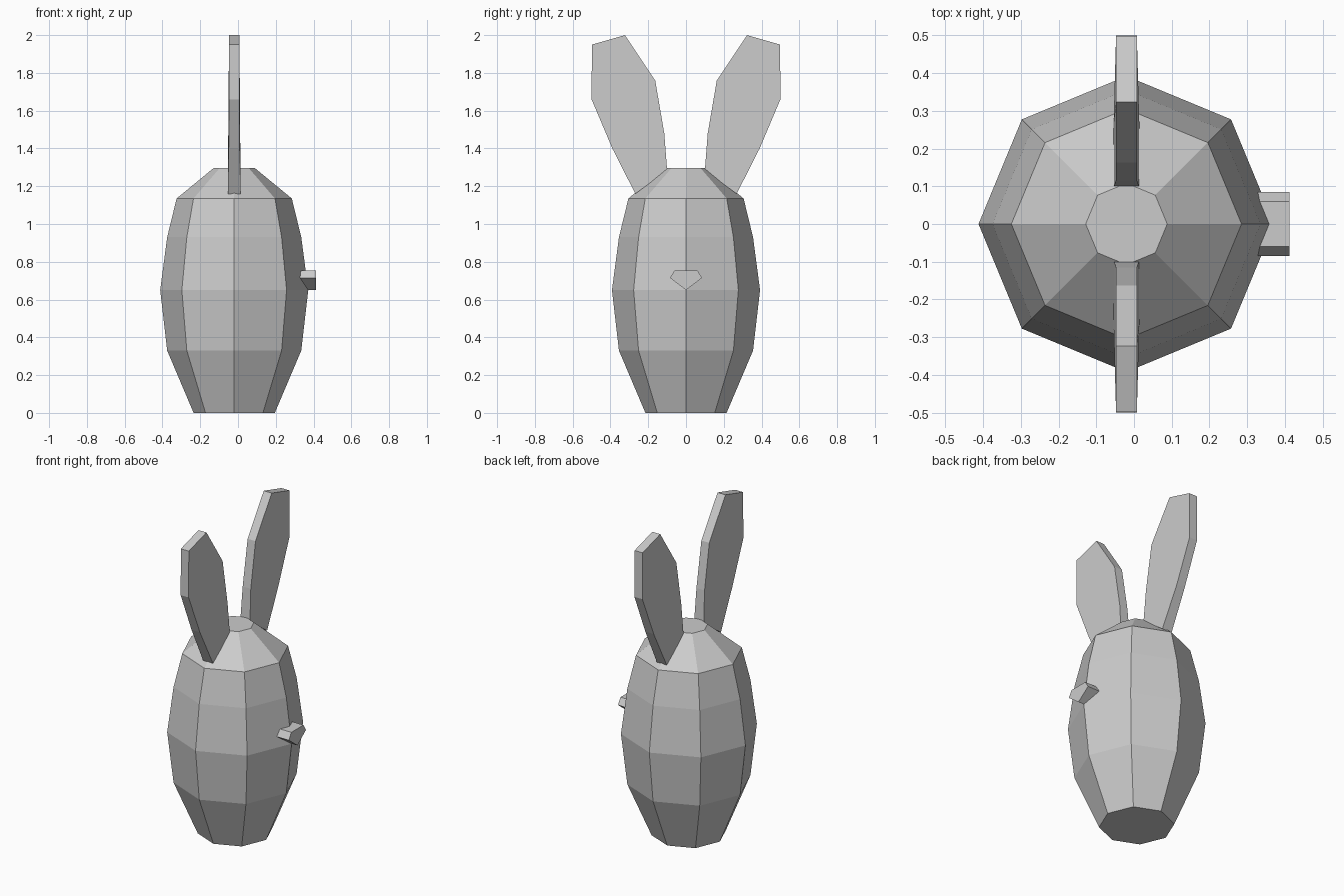
import bpy, bmesh
from math import cos, sin, pi

if "Cube" in bpy.data.objects:
    bpy.data.objects.remove(bpy.data.objects["Cube"])

CX = -0.02  # axis of the body and ears


def finish(name, bm):
    bmesh.ops.recalc_face_normals(bm, faces=bm.faces[:])
    mesh = bpy.data.meshes.new(name)
    bm.to_mesh(mesh)
    bm.free()
    obj = bpy.data.objects.new(name, mesh)
    bpy.context.collection.objects.link(obj)
    return obj


def loft(name, rings):
    """Skin equal-length rings of points and cap both ends."""
    bm = bmesh.new()
    rows = [[bm.verts.new(p) for p in ring] for ring in rings]
    n = len(rows[0])
    for a, b in zip(rows, rows[1:]):
        for i in range(n):
            j = (i + 1) % n
            bm.faces.new((a[i], a[j], b[j], b[i]))
    bm.faces.new(rows[0])
    bm.faces.new(rows[-1])
    return finish(name, bm)


# Eight-sided barrel body: (radius, height)
profile = [(0.215, 0), (0.355, 0.33), (0.392, 0.65),
           (0.355, 0.93), (0.305, 1.135), (0.108, 1.297)]
loft("body", [[(CX + r * cos(k * pi / 4), r * sin(k * pi / 4), z)
               for k in range(8)] for r, z in profile])

# Flat ears, slightly thicker at the base: (y, z, half thickness)
ear = [(0.10, 1.285, 0.033), (0.115, 1.48, 0.028), (0.163, 1.76, 0.0275),
       (0.323, 2.0, 0.0275), (0.498, 1.95, 0.0275), (0.5, 1.66, 0.0275),
       (0.39, 1.40, 0.029), (0.268, 1.16, 0.034)]
for side, name in ((1, "ear_back"), (-1, "ear_front")):
    loft(name, [[(CX + s * t, side * y, z) for y, z, t in ear]
                for s in (-1, 1)])

# Five-sided nose sticking out along +x
nose = [(-0.06, 0.755), (0.06, 0.755), (0.085, 0.715),
        (0, 0.65), (-0.085, 0.715)]
loft("nose", [[(x, y, z) for y, z in nose] for x in (0.325, 0.412)])
